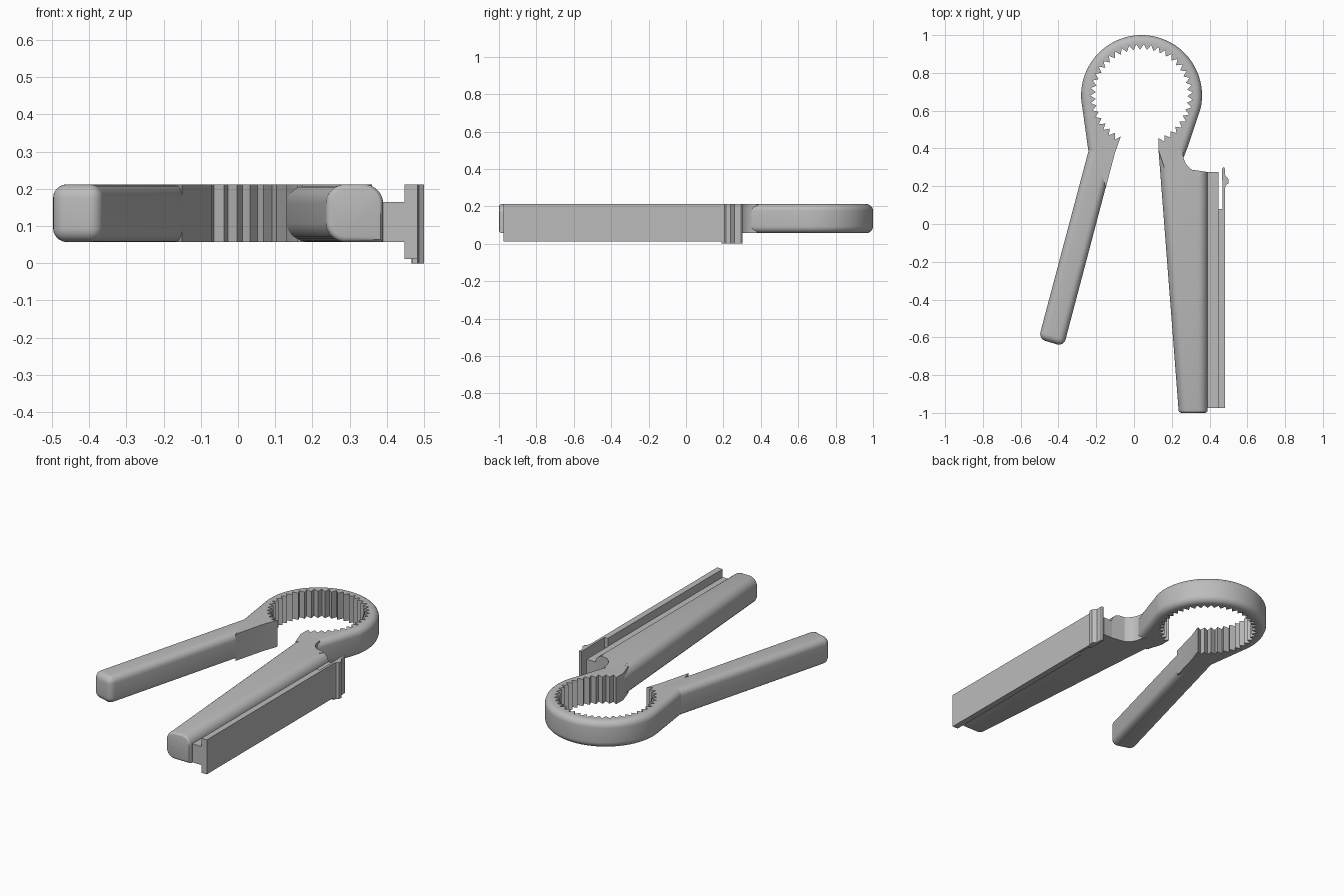
import bpy, bmesh
from math import cos, sin, radians
from mathutils import Vector

if "Cube" in bpy.data.objects:
    bpy.data.objects.remove(bpy.data.objects["Cube"])

grey = bpy.data.materials.new("plain grey")
grey.use_nodes = True
colour = (0.5, 0.5, 0.5, 1)
grey.diffuse_color = colour
grey.node_tree.nodes["Principled BSDF"].inputs["Base Color"].default_value = colour

LOW, HIGH = 0.057, 0.212


def arc(cx, cy, r, start, end, steps):
    angles = [radians(start + (end - start) * i / steps) for i in range(steps + 1)]
    return [(cx + r * cos(a), cy + r * sin(a)) for a in angles]


def prism(name, outline, low=LOW, high=HIGH, bevels=()):
    """Extrude an outline upward, then round the edges chosen by each (rule, radius, segments)."""
    bm = bmesh.new()
    base = bm.faces.new([bm.verts.new((x, y, low)) for x, y in outline])
    top = bmesh.ops.extrude_face_region(bm, geom=[base])["geom"]
    bmesh.ops.translate(bm, vec=(0, 0, high - low),
                        verts=[v for v in top if isinstance(v, bmesh.types.BMVert)])
    bmesh.ops.recalc_face_normals(bm, faces=bm.faces)
    for rule, radius, segments in bevels:
        bm.edges.ensure_lookup_table()
        chosen = [e for e in bm.edges if rule(*(v.co for v in e.verts))]
        bmesh.ops.bevel(bm, geom=chosen, offset=radius, segments=segments,
                        profile=0.5, affect='EDGES', clamp_overlap=False)
    bmesh.ops.recalc_face_normals(bm, faces=bm.faces)
    mesh = bpy.data.meshes.new(name)
    bm.to_mesh(mesh)
    bm.free()
    mesh.materials.append(grey)
    obj = bpy.data.objects.new(name, mesh)
    bpy.context.collection.objects.link(obj)
    bpy.ops.object.select_all(action='DESELECT')
    obj.select_set(True)
    bpy.context.view_layer.objects.active = obj
    bpy.ops.object.shade_smooth_by_angle(angle=radians(30))
    return obj


def level(a, b):
    return abs(a.z - b.z) < 0.001


# Toothed jaw: smooth outer arc, sharp teeth inside, flat ends at the opening
cx, cy = 0.04, 0.68
outer = [(0.262, 0.35), (0.285, 0.41)] + arc(cx, cy, 0.32, -12, 184, 56) + [(-0.242, 0.39)]
left_end = [(-0.2, 0.38), (-0.15, 0.19), (-0.1, 0.38), (-0.078, 0.44)]
count = 37
teeth = []
for i in range(2 * count + 1):
    a = radians(243 - 311 * i / (2 * count))
    r = 0.272 if i % 2 else 0.243
    teeth.append((cx + r * cos(a), cy + r * sin(a)))
right_end = [(0.13, 0.39), (0.16, 0.3)]
outer_set = [Vector(p) for p in outer]


def on_outer(a, b):
    return level(a, b) and all(any((v.xy - p).length < 0.0001 for p in outer_set) for v in (a, b))


prism("toothed_jaw", outer + left_end + teeth + right_end, bevels=[(on_outer, 0.036, 6)])

# Left handle, rounded along its length and at its tip
prism("left_handle", [(-0.232, 0.42), (-0.505, -0.608), (-0.372, -0.648), (-0.09, 0.42)],
      bevels=[(lambda a, b: min(a.y, b.y) < -0.5, 0.037, 6)])


# Right handle: the lower edge beside the rail stays square
def long_edge(a, b):
    return abs(a.y - b.y) > 1 and not (a.x > 0.35 and a.z < 0.1)


prism("right_handle", [(0.13, 0.39), (0.237, -1), (0.39, -1), (0.39, 0.275), (0.22, 0.3), (0.2, 0.39)],
      bevels=[(long_edge, 0.052, 8),
              (lambda a, b: max(a.y, b.y) < -0.99, 0.014, 3)])

# Hollow shoulder between the handle and the jaw
prism("shoulder", arc(0.36, 0.372, 0.1, 175, 270, 14)
      + [(0.335, 0.23), (0.2, 0.23), (0.16, 0.36), (0.2, 0.41)])


def box(name, x0, x1, y0, y1, z0, z1):
    return prism(name, [(x0, y0), (x1, y0), (x1, y1), (x0, y1)], z0, z1)


# Side rail: web, flange and the springy tongue with its catch
box("rail_web", 0.36, 0.447, -0.975, 0.275, LOW, 0.165)
box("rail_flange", 0.447, 0.482, -0.975, 0.08, 0.012, HIGH)
box("clip_tongue", 0.468, 0.482, 0.08, 0.2, 0.012, HIGH)
prism("clip_catch", [(0.468, 0.19), (0.482, 0.19), (0.486, 0.205), (0.5, 0.215), (0.5, 0.238),
                     (0.482, 0.26), (0.482, 0.293), (0.475, 0.302), (0.466, 0.293)], 0, HIGH)
